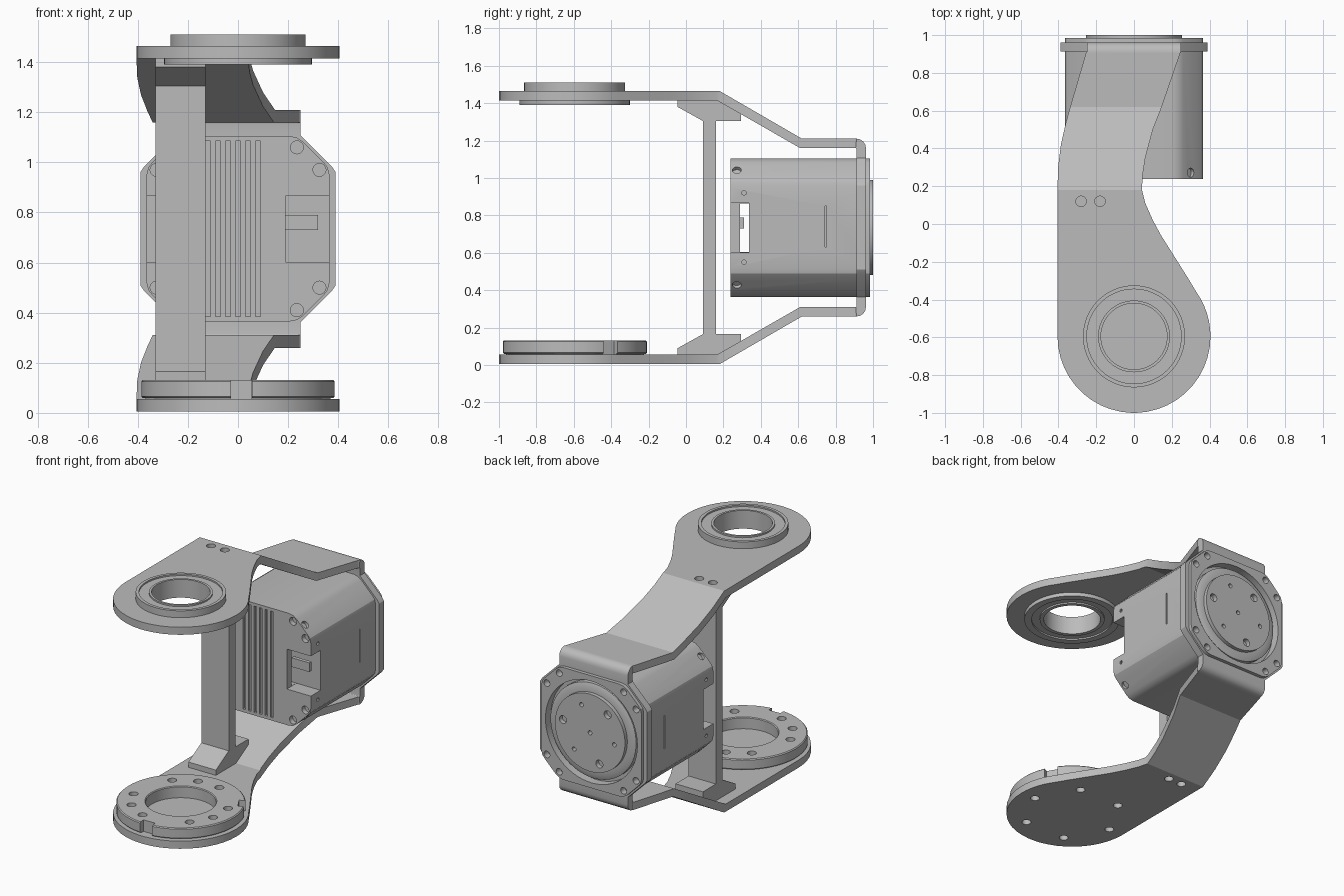
import bpy, bmesh, math
from mathutils import Matrix, Vector

if "Cube" in bpy.data.objects:
    bpy.data.objects.remove(bpy.data.objects["Cube"])

MID = 0.735          # height of the symmetry plane of bracket and motor
CY = -0.595          # y of the joint axis
grey = bpy.data.materials.new("metal grey")
grey.diffuse_color = (0.5, 0.5, 0.5, 1)
grey.use_nodes = True
grey.node_tree.nodes["Principled BSDF"].inputs["Base Color"].default_value = grey.diffuse_color


def finish(name, bm):
    bmesh.ops.remove_doubles(bm, verts=bm.verts, dist=1e-5)
    bmesh.ops.recalc_face_normals(bm, faces=bm.faces)
    me = bpy.data.meshes.new(name)
    bm.to_mesh(me)
    bm.free()
    me.materials.append(grey)
    ob = bpy.data.objects.new(name, me)
    bpy.context.collection.objects.link(ob)
    return ob


def add_prism(bm, pts, axis, a, b, mat=None):
    place = {'X': lambda u, v, t: (t, u, v), 'Y': lambda u, v, t: (u, t, v),
             'Z': lambda u, v, t: (u, v, t)}[axis]
    rows = [[bm.verts.new((mat or Matrix()) @ Vector(place(u, v, t))) for u, v in pts] for t in (a, b)]
    n = len(pts)
    bm.faces.new(rows[0])
    bm.faces.new(rows[1])
    for i in range(n):
        j = (i + 1) % n
        bm.faces.new((rows[0][i], rows[0][j], rows[1][j], rows[1][i]))


def prism(name, pts, axis, a, b):
    bm = bmesh.new()
    add_prism(bm, pts, axis, a, b)
    return finish(name, bm)


def circle(u, v, r, n=16):
    return [(u + r * math.cos(2 * math.pi * i / n), v + r * math.sin(2 * math.pi * i / n)) for i in range(n)]


def rect(u0, u1, v0, v1):
    return [(u0, v0), (u1, v0), (u1, v1), (u0, v1)]


def polar(u, v, r, degs):
    return [(u + r * math.cos(math.radians(d)), v + r * math.sin(math.radians(d))) for d in degs]


def lathe(name, prof, mat, n=64):
    bm = bmesh.new()
    rings = []
    for i in range(n):
        t = 2 * math.pi * i / n
        rings.append([bm.verts.new(mat @ Vector((r * math.cos(t), r * math.sin(t), z))) for r, z in prof])
    m = len(prof)
    for i in range(n):
        p, q = rings[i], rings[(i + 1) % n]
        for k in range(m):
            bm.faces.new((p[k], p[(k + 1) % m], q[(k + 1) % m], q[k]))
    return finish(name, bm)


def cut(ob, shapes):
    """Subtract disjoint prisms, each given as (points, axis, start, end[, matrix])."""
    bm = bmesh.new()
    for s in shapes:
        add_prism(bm, *s)
    tool = finish("cutter", bm)
    mod = ob.modifiers.new("cut", 'BOOLEAN')
    mod.operation, mod.solver, mod.object = 'DIFFERENCE', 'EXACT', tool
    bpy.context.view_layer.objects.active = ob
    bpy.ops.object.modifier_apply(modifier=mod.name)
    bpy.data.objects.remove(tool)


def lerp(table, y):
    for (y0, x0), (y1, x1) in zip(table, table[1:]):
        if y <= y1:
            return x0 + (x1 - x0) * (y - y0) / (y1 - y0)
    return table[-1][1]


# Bent arms: outline widths along y, lofted over the bent side profile
R = 0.405
right = [(-0.36, 0.33), (-0.29, 0.288), (-0.15, 0.2), (-0.06, 0.143), (0.02, 0.1), (0.11, 0.06),
         (0.18, 0.042), (0.26, 0.046), (0.35, 0.06), (0.5, 0.1), (0.62, 0.147), (0.92, 0.25)]
left = [(0.18, -R), (0.3, -0.402), (0.42, -0.387), (0.54, -0.36), (0.63, -0.335), (0.92, -0.25)]
outer = [(-1, 1.465), (0.18, 1.465), (0.62, 1.21), (0.92, 1.21)]
inner = [(-1, 1.415), (0.165, 1.415), (0.61, 1.16), (0.92, 1.16)]


def arm_rows():
    ys = [CY - R * math.cos(math.radians(a)) for a in list(range(2, 90, 8)) + list(range(90, 126, 6))]
    ys += [y for y, _ in right if y < 0.9] + [0.165, 0.3, 0.42, 0.54, 0.61, 0.63, 0.905]
    for y in sorted(set(ys)):
        arc = math.sqrt(max(R * R - (y - CY) ** 2, 0))
        xl = -arc if y < CY else (-R if y < 0.18 else lerp(left, y))
        xr = arc if y < -0.36 else lerp(right, y)
        yield (xl, xr, y, lerp(outer, y), y, lerp(inner, y))
    for k in range(5):        # rounded bend down onto the motor flange
        a = math.pi / 8 * k
        yield (-0.25, 0.25, 0.912 + 0.05 * math.sin(a), 1.16 + 0.05 * math.cos(a),
               0.907 + 0.005 * math.sin(a), 1.155 + 0.005 * math.cos(a))
    yield (-0.25, 0.25, 0.962, 1.09, 0.912, 1.09)


def arm(name, flip):
    bm = bmesh.new()
    rows = []
    for xl, xr, yo, zo, yi, zi in arm_rows():
        if flip:
            zo, zi = 2 * MID - zo, 2 * MID - zi
        rows.append([bm.verts.new(c) for c in ((xl, yo, zo), (xr, yo, zo), (xr, yi, zi), (xl, yi, zi))])
    for p, q in zip(rows, rows[1:]):
        for k in range(4):
            bm.faces.new((p[k], p[(k + 1) % 4], q[(k + 1) % 4], q[k]))
    bm.faces.new(rows[0])
    bm.faces.new(rows[-1])
    return finish(name, bm)


screws = [(-0.28, 0.12), (-0.18, 0.12)]
top = arm("upper_arm", False)
cut(top, [(circle(*p, 0.028), 'Z', 1.3, 1.6) for p in screws] + [(circle(0, CY, 0.265, 64), 'Z', 1.3, 1.6)])
low = arm("lower_arm", True)
cut(low, [(circle(*p, 0.028), 'Z', -0.1, 0.2) for p in screws + polar(0, CY, 0.3, range(0, 360, 60))])

# Bearing in the upper arm
lathe("bearing", [(0.175, 1.39), (0.2, 1.39), (0.2, 1.4), (0.25, 1.4), (0.25, 1.39), (0.295, 1.39),
                  (0.295, 1.416), (0.27, 1.416), (0.27, 1.51), (0.25, 1.51), (0.25, 1.5), (0.19, 1.5),
                  (0.19, 1.51), (0.175, 1.51)], Matrix.Translation((0, CY, 0)))

# Bolt ring on the lower arm, with two key notches
ring = lathe("bolt_ring", [(0.21, 0.05), (0.37, 0.05), (0.37, 0.06), (0.38, 0.06), (0.386, 0.066),
                           (0.386, 0.125), (0.38, 0.131), (0.215, 0.131), (0.21, 0.126)],
             Matrix.Translation((0, CY, 0)))
cut(ring, [(circle(*p, 0.028), 'Z', 0.0, 0.2)
           for p in polar(0, CY, 0.3, (15, 75, 105, 135, 195, 225, 255, 315, 345))])
cut(ring, [(rect(0.345, 0.45, -0.042, 0.042), 'Z', 0.0, 0.2,
            Matrix.Translation((0, CY, 0)) @ Matrix.Rotation(math.radians(d), 4, 'Z')) for d in (30, 272)])

# Support column with flared feet, fitted between the arms
half = [(0.09, 1.305), (-0.045, 1.38), (-0.045, 1.416), (0.165, 1.416), (0.295, 1.342), (0.295, 1.305), (0.16, 1.305)]
prism("support_column", half + [(y, 2 * MID - z) for y, z in reversed(half)], 'X', -0.33, -0.13)


def eight_sided(corner):
    pts = []
    for sx, sz in ((1, 1), (1, -1), (-1, -1), (-1, 1)):
        c = [(sx * x, MID + sz * z) for x, z in corner]
        pts += c if sx * sz > 0 else c[::-1]
    return pts


# Motor flange plate and housing
bolts = [(sx * a, MID + sz * b) for sx in (1, -1) for sz in (1, -1) for a, b in ((0.235, 0.325), (0.325, 0.235))]
flange = prism("motor_flange", eight_sided([(0.25, 0.372), (0.375, 0.248), (0.39, 0.225)]), 'Y', 0.912, 0.962)
cut(flange, [(circle(0, MID, 0.335, 64), 'Y', 0.8, 1.1)])
cut(flange, [(circle(*p, 0.022), 'Y', 0.8, 1.1) for p in bolts])

body = prism("motor_housing", eight_sided([(0.205, 0.37), (0.235, 0.364), (0.26, 0.347), (0.34, 0.267),
                                           (0.358, 0.245), (0.365, 0.215)]), 'Y', 0.237, 0.985)
cut(body, [(circle(0, MID, 0.335, 64), 'Y', 0.93, 1.1)])
cut(body, [(circle(*p, 0.026), 'Y', 0.1, 0.27) for p in bolts]
    + [(circle(*p, 0.022), 'Y', 0.94, 1.1) for p in bolts if abs(math.hypot(p[0], p[1] - MID)) > 0.36])
# Cooling grooves
cut(body, [(rect(x - 0.01, x + 0.01, 0.385, 1.085), 'Y', 0.1, 0.252)
           for x in (-0.12, -0.08, -0.04, 0, 0.04, 0.08)])
# Connector openings at each side and the cable tunnel between them
cut(body, [(rect(s * 0.19, s * 0.5, 0.602, 0.865), 'Y', 0.1, 0.338) for s in (1, -1)])
cut(body, [(rect(0.288, 0.337, 0.603, 0.864), 'X', -0.25, 0.25)])
# Side slots, pin holes and slanted corner screws
side = []
for s in (1, -1):
    a, b = s * 0.355, s * 0.5
    side += [(rect(0.742, 0.75, 0.63, 0.85), 'X', a, b)]
    side += [(circle(0.31, z, 0.012, 10), 'X', s * 0.34, b) for z in (0.92, 0.55)]
    for t in (1, -1):
        m = Matrix.Translation((s * 0.3, 0.272, MID + t * 0.307)) @ Matrix.Rotation(
            -math.atan2(t, s), 4, 'Y')
        side.append((circle(0, 0, 0.024), 'X', -0.02, 0.1, m))
cut(body, side)

# Connector sockets inside the side openings
for s, n in ((1, "right"), (-1, "left")):
    prism(n + "_socket", rect(s * 0.19, s * 0.32, 0.73, 0.79), 'Y', 0.286, 0.31)

# Output disc and stepped collar on the back
back = Matrix.Translation((0, 0, MID)) @ Matrix.Rotation(-math.pi / 2, 4, 'X')
lathe("output_collar", [(0.25, 0.92), (0.312, 0.92), (0.312, 0.965), (0.285, 0.975), (0.25, 0.975)], back)
disc = prism("output_disc", circle(0, MID, 0.255, 64), 'Y', 0.92, 1.0)
cut(disc, [(circle(*p, 0.026), 'Y', 0.97, 1.1) for p in polar(0, MID, 0.2, (10, 130, 250))]
    + [(circle(*p, 0.014), 'Y', 0.97, 1.1) for p in polar(0, MID, 0.18, (70, 190, 310)) + [(0, MID)]])

# Smooth the round walls and keep hard edges
for ob in bpy.data.objects:
    ob.select_set(True)
bpy.context.view_layer.objects.active = body
bpy.ops.object.shade_smooth_by_angle(angle=math.radians(25))
